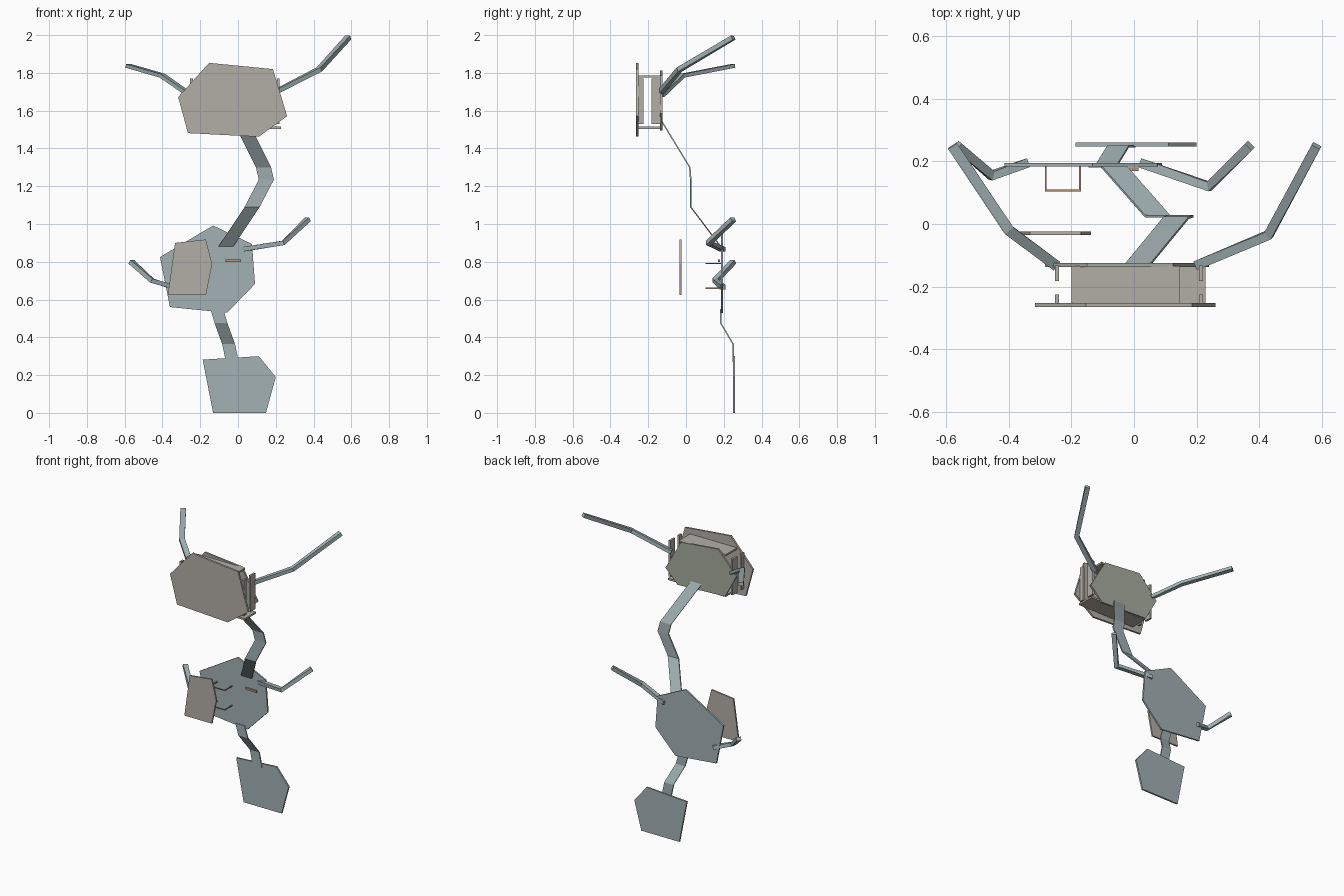
import bpy, bmesh
from mathutils import Vector

if "Cube" in bpy.data.objects:
    bpy.data.objects.remove(bpy.data.objects["Cube"])


def material(name, rgb):
    m = bpy.data.materials.new(name)
    m.diffuse_color = (*rgb, 1)
    m.use_nodes = True
    m.node_tree.nodes["Principled BSDF"].inputs["Base Color"].default_value = m.diffuse_color
    return m


SLATE = material("slate", (0.36, 0.44, 0.45))
STONE = material("stone", (0.45, 0.43, 0.39))
OLIVE = material("olive", (0.38, 0.41, 0.34))
BROWN = material("brown", (0.45, 0.30, 0.20))


def finish(bm, name, mat):
    bmesh.ops.recalc_face_normals(bm, faces=bm.faces)
    me = bpy.data.meshes.new(name)
    bm.to_mesh(me)
    bm.free()
    me.materials.append(mat)
    ob = bpy.data.objects.new(name, me)
    bpy.context.collection.objects.link(ob)
    return ob


def plate(name, pts, y0, y1, mat):
    """Flat panel: xz outline with thickness from y0 to y1."""
    bm = bmesh.new()
    f = bm.faces.new([bm.verts.new((x, y0, z)) for x, z in pts])
    r = bmesh.ops.extrude_face_region(bm, geom=[f])
    vs = [g for g in r["geom"] if isinstance(g, bmesh.types.BMVert)]
    bmesh.ops.translate(bm, vec=(0, y1 - y0, 0), verts=vs)
    return finish(bm, name, mat)


def box(name, lo, hi, mat):
    return plate(name, [(lo[0], lo[2]), (hi[0], lo[2]), (hi[0], hi[2]), (lo[0], hi[2])],
                 lo[1], hi[1], mat)


def loft(name, rings, mat):
    bm = bmesh.new()
    vs = [[bm.verts.new(p) for p in ring] for ring in rings]
    n = len(vs[0])
    for a, b in zip(vs, vs[1:]):
        for i in range(n):
            bm.faces.new((a[i], a[(i + 1) % n], b[(i + 1) % n], b[i]))
    bm.faces.new(vs[0])
    bm.faces.new(vs[-1])
    return finish(bm, name, mat)


def strap(name, path, hw, t, mat):
    """Folded ribbon, wide in x and thin in y."""
    loft(name, [[Vector(p) + Vector(o) for o in
                 ((-hw, -t, 0), (hw, -t, 0), (hw, t, 0), (-hw, t, 0))] for p in path], mat)


def arm(name, path, w, h, mat):
    """Rectangular bar bent along a path."""
    P = [Vector(p) for p in path]
    rings = []
    for i, p in enumerate(P):
        d = (P[min(i + 1, len(P) - 1)] - P[max(i - 1, 0)]).normalized()
        s = d.cross(Vector((0, 0, 1))).normalized()
        u = s.cross(d)
        rings.append([p + s * a * w / 2 + u * b * h / 2
                      for a, b in ((-1, -1), (1, -1), (1, 1), (-1, 1))])
    loft(name, rings, mat)


# Main panels
plate("head_front_panel", [(-.153, 1.853), (.185, 1.82), (.26, 1.571), (.11, 1.462),
                           (-.265, 1.481), (-.317, 1.672)], -.265, -.252, STONE)
plate("head_back_panel", [(-.15, 1.812), (.125, 1.785), (.24, 1.585), (.15, 1.495),
                          (-.2, 1.51), (-.285, 1.665)], -.138, -.125, OLIVE)
plate("body_panel", [(-.132, .992), (.074, .894), (.09, .683), (-.058, .53),
                     (-.36, .56), (-.413, .825)], .184, .195, SLATE)
plate("base_panel", [(-.187, .282), (.11, .30), (.2, .19), (.148, 0), (-.132, 0)],
      .248, .26, SLATE)
plate("pouch_panel", [(-.333, .9), (-.17, .918), (-.137, .788), (-.17, .623),
                      (-.372, .623)], -.035, -.024, STONE)

# Head walls: roof, floor and paired side strips
box("head_roof", (-.2, -.254, 1.775), (.147, -.134, 1.787), STONE)
box("head_floor", (-.2, -.254, 1.503), (.228, -.134, 1.515), STONE)
for side, x in (("left", -.246), ("right", .214)):
    box(f"head_{side}_front_strip", (x - .007, -.254, 1.53), (x + .007, -.226, 1.77), STONE)
    box(f"head_{side}_back_strip", (x - .007, -.182, 1.53), (x + .007, -.132, 1.77), STONE)

# Neck and lower folded straps
strap("neck_strap", [(.01, -.132, 1.55), (.135, .02, 1.30), (.15, .025, 1.235),
                     (.075, .025, 1.09), (-.065, .184, .88)], .04, .004, SLATE)
strap("lower_strap", [(-.112, .184, .55), (-.09, .184, .475), (-.05, .249, .365),
                      (-.03, .249, .27)], .034, .004, SLATE)

# Bent arms
arm("head_right_arm", [(.2, -.132, 1.70), (.43, -.035, 1.818), (.583, .25, 1.987)], .03, .024, SLATE)
arm("head_left_arm", [(-.25, -.132, 1.68), (-.4, -.02, 1.785), (-.58, .25, 1.837)], .034, .02, SLATE)
arm("body_right_arm", [(.02, .195, .865), (.24, .12, .90), (.37, .25, 1.025)], .03, .024, SLATE)
arm("body_left_arm", [(-.34, .195, .665), (-.455, .155, .70), (-.565, .25, .80)], .03, .024, SLATE)

# Pouch wire staples
W = .003
for label, z in (("lower", .66), ("upper", .79)):
    for side, x in (("left", -.282), ("right", -.173)):
        box(f"{label}_{side}_staple_prong", (x - W, .104, z - W), (x + W, .185, z + W), BROWN)
    box(f"{label}_staple_bar", (-.285, .104, z - W), (-.17, .11, z + W), BROWN)

# Small bar on the chest
box("chest_bar", (-.065, .17, .80), (.015, .18, .813), BROWN)
